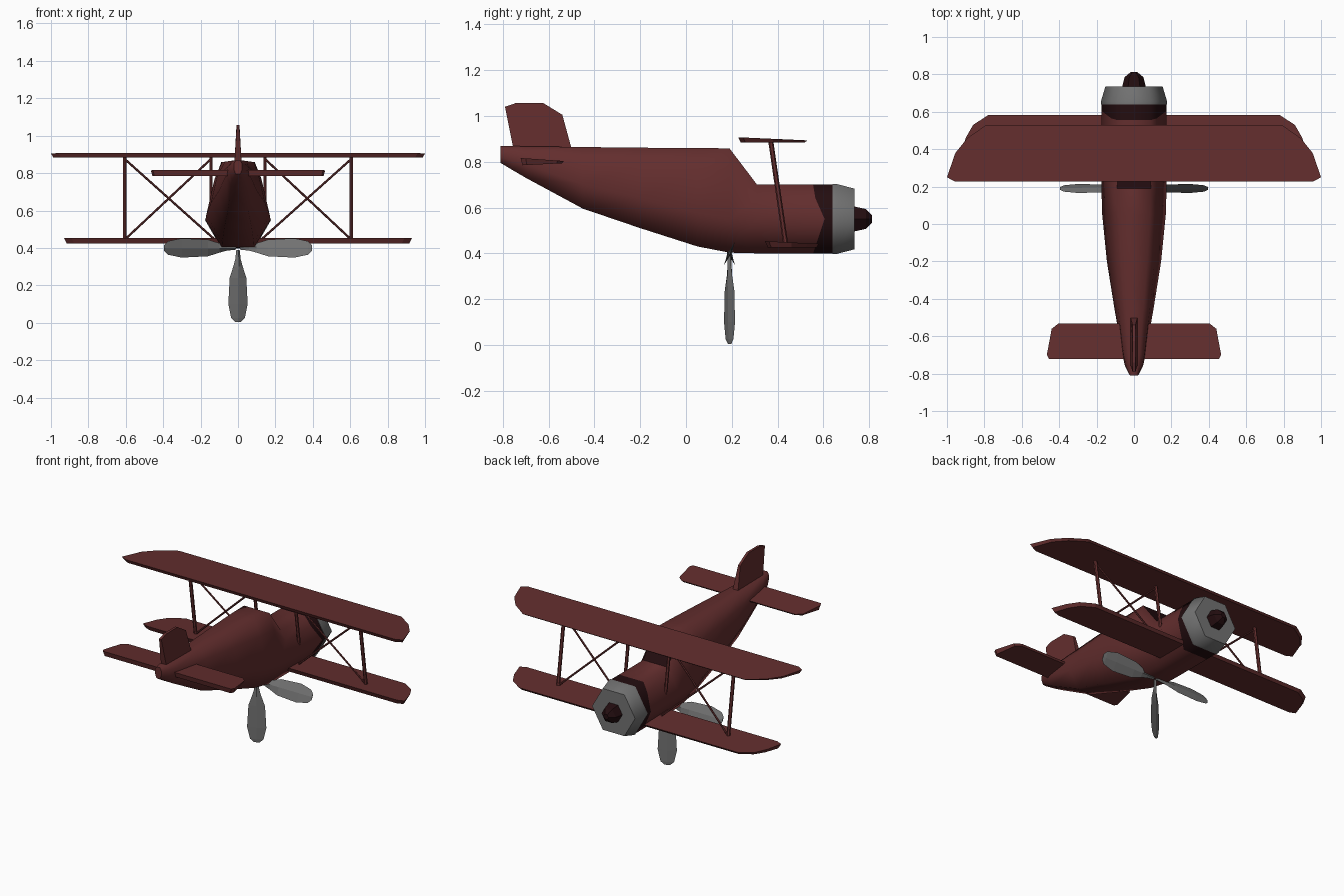
import bpy, bmesh, math
from mathutils import Vector, Matrix

if "Cube" in bpy.data.objects:
    bpy.data.objects.remove(bpy.data.objects["Cube"])


def material(name, rgb):
    m = bpy.data.materials.new(name)
    m.diffuse_color = (*rgb, 1)
    m.use_nodes = True
    m.node_tree.nodes["Principled BSDF"].inputs["Base Color"].default_value = m.diffuse_color
    return m


RED = material("dark_red", (0.125, 0.027, 0.027))
DARK = material("near_black_red", (0.017, 0.004, 0.005))
GREY = material("metal_grey", (0.17, 0.17, 0.17))


def finish(name, bm, mats):
    bmesh.ops.recalc_face_normals(bm, faces=bm.faces[:])
    me = bpy.data.meshes.new(name)
    bm.to_mesh(me)
    bm.free()
    for m in mats:
        me.materials.append(m)
    ob = bpy.data.objects.new(name, me)
    bpy.context.collection.objects.link(ob)
    return ob


def loft(name, rings, mats, smooth=False, dark=None):
    """Skin a list of point rings; dark(ring, segment) picks material 1."""
    bm = bmesh.new()
    vs = [[bm.verts.new(p) for p in r] for r in rings]
    n = len(vs[0])
    for i in range(len(vs) - 1):
        for j in range(n):
            k = (j + 1) % n
            f = bm.faces.new((vs[i][j], vs[i][k], vs[i + 1][k], vs[i + 1][j]))
            f.smooth = smooth
            if dark and dark(i, j):
                f.material_index = 1
    bm.faces.new(vs[0])
    bm.faces.new(vs[-1][::-1])
    return finish(name, bm, mats)


# Fuselage: y, then (z, half width) for bottom, middle, shoulder and top
sections = [
    (-.81, .795, .012, .82, .022, .85, .022, .868, .012),
    (-.76, .765, .03, .805, .048, .845, .042, .868, .022),
    (-.70, .73, .036, .79, .062, .835, .055, .867, .03),
    (-.45, .595, .055, .70, .105, .805, .085, .864, .05),
    (-.20, .51, .073, .64, .145, .79, .11, .861, .07),
    (.05, .43, .085, .575, .17, .77, .125, .86, .085),
    (.19, .403, .087, .55, .174, .76, .125, .858, .09),
    (.31, .40, .087, .55, .174, .64, .122, .70, .087),
    (.555, .40, .087, .55, .174, .64, .122, .70, .087),
    (.645, .40, .087, .55, .174, .64, .122, .70, .087),
]
rings = []
for i, (y, *s) in enumerate(sections):
    right = []
    for j in range(4):
        dy = (0, .05, .01, 0)[j] if i == 8 else 0  # wavy paint edge
        right.append((s[2 * j + 1], y + dy, s[2 * j]))
    rings.append(right + [(-x, yy, z) for x, yy, z in reversed(right)])
# Dark windscreen (sloped top face) and dark nose band
body = loft("fuselage", rings, [RED, DARK], True,
            lambda i, j: i == 8 or (i == 6 and j == 3))
for f in body.data.polygons:
    if f.material_index == 1 and f.center.y < .4 or len(f.vertices) > 4:
        f.use_smooth = False
bpy.context.view_layer.objects.active = body


def ngon(y, r, n=6, zc=.55):
    return [(r * math.cos(math.tau * k / n), y, zc + r * math.sin(math.tau * k / n))
            for k in range(n)]


# Six-sided cowl and spinner
loft("engine_cowl", [ngon(.64, .177), ngon(.655, .177), ngon(.735, .153)], [GREY], True)
loft("spinner", [ngon(.73, .064), ngon(.785, .05), ngon(.812, .018)], [DARK])


def panel(name, half, bottom, top, inset):
    """Mirrored flat surface with sloped top and bottom; the bottom is inset."""
    outline = half + [(-x, y) for x, y in reversed(half)]
    cy = sum(y for _, y in half) / len(half)
    h = max(abs(y - cy) for _, y in half)
    w = max(x for x, _ in half)
    low = []
    for x, y in outline:
        xx, yy = x * (1 - inset / w), cy + (y - cy) * (1 - inset / h)
        low.append((xx, yy, bottom(yy)))
    return loft(name, [low, [(x, y, top(y)) for x, y in outline]], [RED])


panel("upper_wing", [(.96, .228), (1.0, .25), (.955, .38), (.89, .46), (.79, .53)],
      lambda y: .884, lambda y: .907 - .045 * (y - .22), .012)
panel("lower_wing", [(.89, .345), (.93, .362), (.90, .46), (.86, .53), (.78, .582)],
      lambda y: .425, lambda y: .453 - .05 * (y - .35), .014)
panel("tailplane", [(.455, -.722), (.466, -.70), (.44, -.56), (.405, -.533)],
      lambda y: .784 + .05 * (y + .72), lambda y: .816 - .07 * (y + .72), .008)

# Tail fin, thinner towards its top
fin = [(-.75, .84), (-.79, 1.04), (-.74, 1.057), (-.625, 1.057), (-.54, 1.005), (-.495, .84)]
loft("tail_fin", [[(s * (.02 if z < .9 else .008), y, z) for y, z in fin]
                  for s in (-1, 1)], [RED])


def rod(name, a, b, r):
    a, b = Vector(a), Vector(b)
    bm = bmesh.new()
    bmesh.ops.create_cone(bm, cap_ends=True, segments=6, radius1=r, radius2=r,
                          depth=(b - a).length)
    q = (b - a).to_track_quat('Z', 'Y').to_matrix().to_4x4()
    bmesh.ops.transform(bm, matrix=Matrix.Translation((a + b) / 2) @ q, verts=bm.verts[:])
    return finish(name, bm, [RED])


# Struts and crossed bracing between the wings
def brace_y(z):
    return .37 + (.89 - z) * .145


for s, side in ((-1, "left"), (1, "right")):
    for part, x1, z1, x2, z2, r in (
            ("outer_strut", .605, .89, .605, .435, .011),
            ("inner_strut", .145, .89, .145, .57, .010),
            ("brace_a", .605, .875, .13, .45, .006),
            ("brace_b", .145, .875, .605, .445, .006)):
        rod(side + "_" + part, (s * x1, brace_y(z1), z1), (s * x2, brace_y(z2), z2), r)

# Three propeller blades below the body: one shape turned about y
pitch = math.radians(25)
chord = Vector((0, math.sin(pitch), math.cos(pitch)))
face = Vector((0, -math.cos(pitch), math.sin(pitch)))
stations = [(.01, .010, .008), (.06, .016, .010), (.10, .028, .010), (.16, .049, .008),
            (.30, .057, .007), (.375, .040, .005), (.395, .018, .003)]
for name, angle in (("right", 0), ("lower", 90), ("left", 180)):
    M = Matrix.Translation((0, .19, .40)) @ Matrix.Rotation(math.radians(angle), 4, 'Y')
    loft(name + "_blade",
         [[M @ (Vector((r, 0, 0)) + v) for v in (chord * w, face * t, -chord * w, -face * t)]
          for r, w, t in stations], [GREY])
